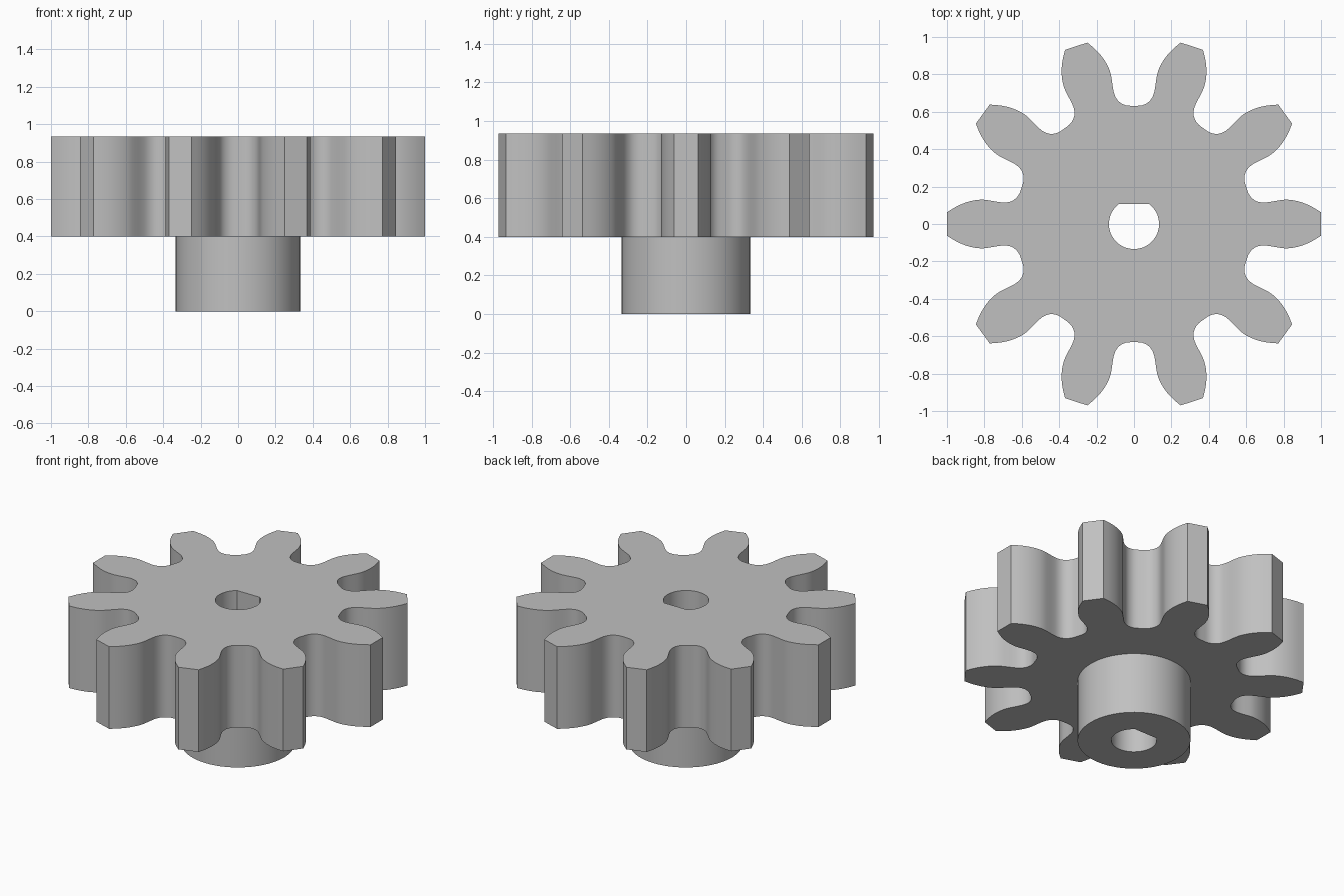
import bpy, bmesh
from math import pi, sin, cos, asin, radians
from mathutils import Vector, Matrix

cube = bpy.data.objects.get("Cube")
if cube:
    bpy.data.objects.remove(cube, do_unlink=True)

TEETH = 10
HUB_TOP, GEAR_TOP = 0.40, 0.935
HUB_RADIUS, BORE_RADIUS, BORE_FLAT = 0.333, 0.134, 0.106

# Half of one gap between teeth: (sideways, outward) from root to tip corner
HALF_GAP = [(0, .632), (.045, .635), (.08, .654), (.101, .684), (.111, .72),
            (.117, .76), (.125, .805), (.141, .846), (.168, .89),
            (.204, .931), (.249, .970)]


def smooth_path(points, steps=3):
    """Catmull-Rom curve through the points."""
    pts = [Vector(p) for p in points]
    pts = [2 * pts[0] - pts[1]] + pts + [2 * pts[-1] - pts[-2]]
    path = []
    for a, b, c, d in zip(pts, pts[1:], pts[2:], pts[3:]):
        for i in range(steps):
            t = i / steps
            path.append(0.5 * (2 * b + (c - a) * t + (2 * a - 5 * b + 4 * c - d) * t ** 2
                               + (3 * b - a - 3 * c + d) * t ** 3))
    return path + [pts[-2]]


def gear_outline():
    mirrored = [(-u, v) for u, v in HALF_GAP[:0:-1]]
    gap = smooth_path(mirrored + HALF_GAP)
    outline = []
    for k in range(TEETH):
        turn = Matrix.Rotation(-2 * pi * k / TEETH, 2)
        outline += [turn @ p for p in gap]
    return outline


def arc(radius, start, end, count):
    return [Vector((radius * cos(start + (end - start) * i / count),
                    radius * sin(start + (end - start) * i / count)))
            for i in range(count + 1)]


bm = bmesh.new()


def ring(outline, z):
    """Closed loop of edges at one height."""
    verts = [bm.verts.new((p.x, p.y, z)) for p in outline]
    edges = [bm.edges.new((a, b)) for a, b in zip(verts, verts[1:] + verts[:1])]
    return verts, edges


def wall(low, high):
    a, b = low[0], high[0]
    for i in range(len(a)):
        j = (i + 1) % len(a)
        bm.faces.new((a[i], a[j], b[j], b[i]))


def cap(outer, inner):
    bmesh.ops.triangle_fill(bm, edges=outer[1] + inner[1], use_beauty=True)


# Profiles: toothed rim, round hub, D-shaped bore
teeth = gear_outline()
hub = arc(HUB_RADIUS, 0, 2 * pi, 64)[:-1]
corner = asin(BORE_FLAT / BORE_RADIUS)
bore = arc(BORE_RADIUS, pi - corner, 2 * pi + corner, 48)

teeth_low, teeth_high = ring(teeth, HUB_TOP), ring(teeth, GEAR_TOP)
hub_low, hub_high = ring(hub, 0), ring(hub, HUB_TOP)
bore_low, bore_high = ring(bore, 0), ring(bore, GEAR_TOP)

# Side walls, then the three flat annular faces
wall(teeth_low, teeth_high)
wall(hub_low, hub_high)
wall(bore_low, bore_high)
cap(teeth_high, bore_high)
cap(teeth_low, hub_high)
cap(hub_low, bore_low)
bmesh.ops.recalc_face_normals(bm, faces=bm.faces)

mesh = bpy.data.meshes.new("pinion_gear")
bm.to_mesh(mesh)
bm.free()
gear = bpy.data.objects.new("pinion_gear", mesh)
bpy.context.collection.objects.link(gear)

# Plain grey material
grey = bpy.data.materials.new("light_grey")
grey.use_nodes = True
colour = (0.53, 0.53, 0.53, 1)
grey.diffuse_color = colour
grey.node_tree.nodes["Principled BSDF"].inputs["Base Color"].default_value = colour
mesh.materials.append(grey)

# Smooth flanks with crisp tips and rims
bpy.ops.object.select_all(action="DESELECT")
gear.select_set(True)
bpy.context.view_layer.objects.active = gear
bpy.ops.object.shade_smooth_by_angle(angle=radians(28))
